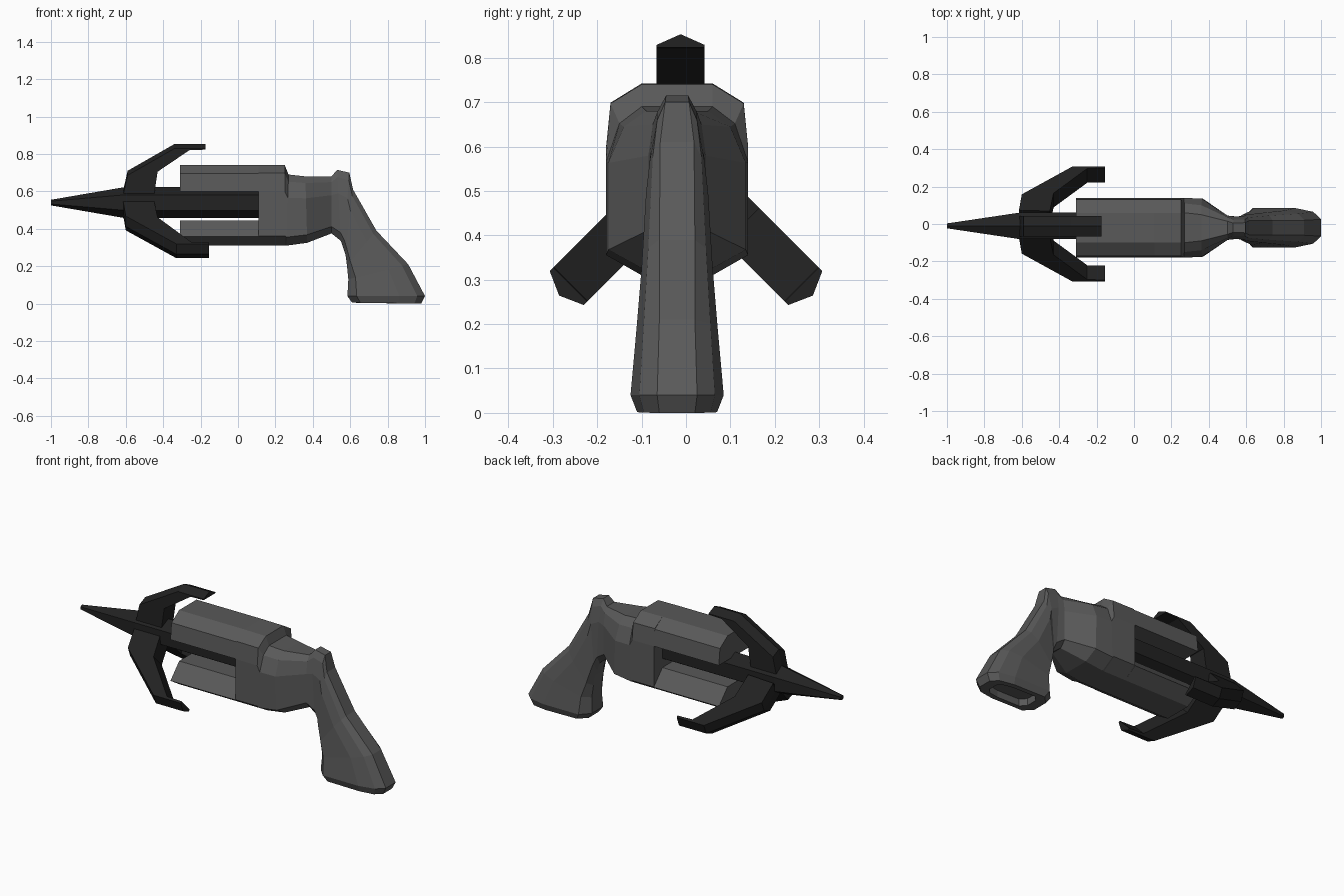
import bpy, bmesh, math
from mathutils import Vector, Matrix

if "Cube" in bpy.data.objects:
    bpy.data.objects.remove(bpy.data.objects["Cube"])

def material(name, v):
    m = bpy.data.materials.new(name)
    m.diffuse_color = (v, v, v, 1)
    m.use_nodes = True
    m.node_tree.nodes["Principled BSDF"].inputs["Base Color"].default_value = m.diffuse_color
    return m

GREY = material("gunmetal", 0.10)
DARK = material("dark_steel", 0.016)
YC = -0.02            # centre plane of the body
AXIS = (-0.01, 0.54)  # hook axis (y, z)

def loft(name, rings, mat):
    """Skin a list of equal-length rings and cap both ends."""
    bm = bmesh.new()
    vr = [[bm.verts.new(p) for p in r] for r in rings]
    n = len(vr[0])
    for a, b in zip(vr, vr[1:]):
        for i in range(n):
            j = (i + 1) % n
            bm.faces.new((a[i], a[j], b[j], b[i]))
    bm.faces.new(vr[0])
    bm.faces.new(vr[-1])
    bmesh.ops.recalc_face_normals(bm, faces=bm.faces)
    me = bpy.data.meshes.new(name)
    bm.to_mesh(me)
    bm.free()
    ob = bpy.data.objects.new(name, me)
    bpy.context.collection.objects.link(ob)
    me.materials.append(mat)
    return ob

def prism(name, half, x0, x1, mat):
    """Extrude a mirrored (y, z) half profile along x."""
    pts = half + [(-y, z) for y, z in reversed(half)]
    return loft(name, [[(x, YC + y, z) for y, z in pts] for x in (x0, x1)], mat)

# Frame rear and grip: sections between a lower/front and an upper/back point
def section(px, pz, qx, qz, w, shoulder, top):
    half = [(0, .5 * w), (.12, w), (.67, w), (.9, shoulder), (1, top)]
    p, q = Vector((px, 0, pz)), Vector((qx, 0, qz))
    ring = [(s, t) for s, t in half] + [(s, -t) for s, t in reversed(half)]
    return [p.lerp(q, s) + Vector((0, YC + t, 0)) for s, t in ring]

rings = [section(*a) for a in [
    (.11, .31, .11, .742, .16, .15, .08),
    (.25, .31, .25, .74, .16, .15, .08),
    (.26, .31, .27, .69, .16, .13, .08),
    (.37, .325, .36, .68, .155, .12, .07),
    (.50, .375, .50, .68, .065, .055, .035),
    (.55, .335, .53, .715, .06, .045, .025),
    (.565, .29, .595, .70, .062, .045, .027),
    (.575, .26, .615, .61, .07, .055, .038),
    (.583, .20, .74, .39, .08, .065, .04),
    (.59, .13, .91, .21, .092, .075, .04),
    (.585, .04, 1.0, .04, .105, .085, .045),
    (.61, .005, .98, .0, .09, .075, .04)]]
# recessed butt
mid = Vector((.80, YC, 0))
rim = [mid + (v - mid) * .7 for v in rings[-1]]
rings += [rim, [v + Vector((0, 0, .04)) for v in rim]]
loft("frame_and_grip", rings, GREY)

# Upper and lower barrel housings
prism("upper_housing", [(.16, .60), (.15, .695), (.08, .742)], -.31, .11, GREY)
prism("lower_housing", [(.08, .31), (.16, .36), (.08, .445)], -.31, .11, GREY)

# Hook shaft with pointed spike
def hexagon(x, r):
    return [(x, AXIS[0] + r * math.cos(k * math.pi / 3 + math.pi / 6),
             AXIS[1] + r * math.sin(k * math.pi / 3 + math.pi / 6)) for k in range(6)]

loft("hook_shaft", [hexagon(-1, .015), hexagon(-.61, .082), hexagon(.12, .082)], DARK)

# Barbed prongs: one upright, two longer ones below
def prong(name, angle, y0, stations):
    w, drop = .054, .024
    turn = Matrix.Rotation(angle, 3, 'X')
    rs = []
    for ox, orad, ix, irad in stations:
        ring = [(ix, -w, irad), (ox, -w, orad - drop), (ox, 0, orad),
                (ox, w, orad - drop), (ix, w, irad)]
        rs.append([turn @ Vector(p) + Vector((0, y0, AXIS[1])) for p in ring])
    loft(name, rs, DARK)

prong("prong_top", 0, -.012, [(-.615, .06, -.45, .03), (-.59, .17, -.43, .165),
                              (-.34, .313, -.26, .28), (-.175, .313, -.175, .283)])
long_prong = [(-.615, .06, -.45, .03), (-.60, .18, -.43, .165),
              (-.33, .39, -.25, .352), (-.155, .39, -.155, .355)]
for side, tag in ((1, "left"), (-1, "right")):
    prong("prong_" + tag, side * math.radians(135), -side * .01 + 0.0, long_prong)
